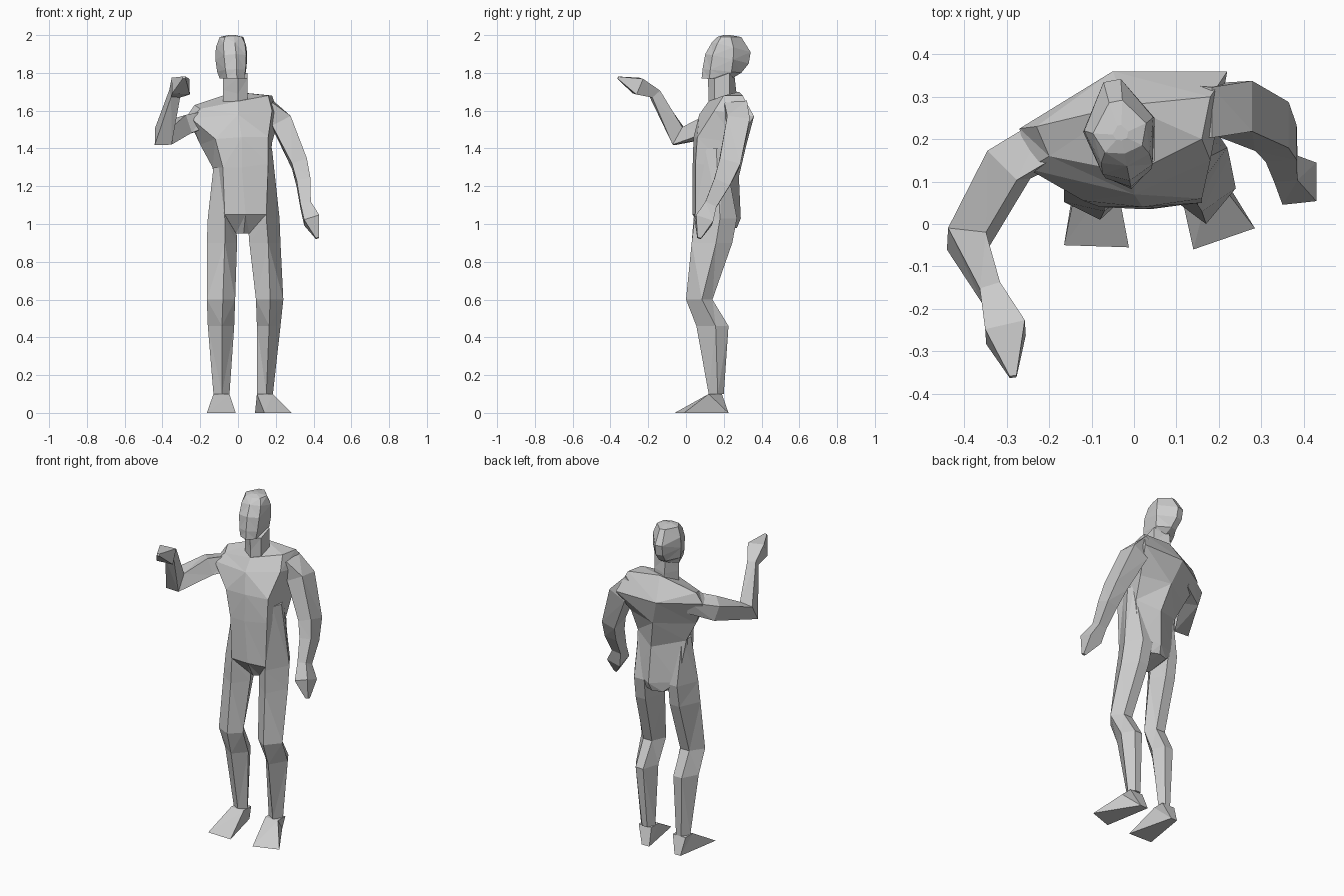
import bpy
import bmesh
from mathutils import Vector

default_cube = bpy.data.objects.get("Cube")
if default_cube:
    bpy.data.objects.remove(default_cube, do_unlink=True)

# One plain clay colour for the whole figure
clay = bpy.data.materials.new("plain_grey")
clay.use_nodes = True
grey = (0.6, 0.6, 0.6, 1)
clay.diffuse_color = grey
clay.node_tree.nodes["Principled BSDF"].inputs["Base Color"].default_value = grey


def loft(name, rings):
    """Skin a row of equal rings with flat faces and close both ends."""
    mesh = bpy.data.meshes.new(name)
    bm = bmesh.new()
    loops = [[bm.verts.new(point) for point in ring] for ring in rings]
    for lower, upper in zip(loops, loops[1:]):
        count = len(lower)
        for i in range(count):
            j = (i + 1) % count
            bm.faces.new((lower[i], lower[j], upper[j], upper[i]))
    bm.faces.new(loops[0])
    bm.faces.new(loops[-1])
    bmesh.ops.triangulate(bm, faces=bm.faces[:])
    bmesh.ops.recalc_face_normals(bm, faces=bm.faces[:])
    bm.to_mesh(mesh)
    bm.free()
    mesh.materials.append(clay)
    part = bpy.data.objects.new(name, mesh)
    bpy.context.scene.collection.objects.link(part)
    return part


def limb(name, stations, reference):
    """Four-sided tube; each station is a centre and two half widths."""
    centres = [Vector(station[0]) for station in stations]
    rings = []
    for i, (_, wide, deep) in enumerate(stations):
        before = centres[max(i - 1, 0)]
        after = centres[min(i + 1, len(centres) - 1)]
        tangent = (after - before).normalized()
        across = tangent.cross(Vector(reference)).normalized()
        normal = across.cross(tangent)
        rings.append([centres[i] + across * wide * a + normal * deep * b
                      for a, b in ((1, 1), (-1, 1), (-1, -1), (1, -1))])
    return loft(name, rings)


def leg(name, outer_depth, inner_depth, stations):
    """Five-sided leg with a ridge along the shin and a flat back."""
    rings = []
    for z, inner, outer, ridge, front, back in stations:
        thick = back - front
        rings.append([(ridge, front, z), (outer, front + thick * outer_depth, z),
                      (outer * 0.65 + inner * 0.35, back, z),
                      (outer * 0.25 + inner * 0.75, back, z),
                      (inner, front + thick * inner_depth, z)])
    return loft(name, rings)


def foot(name, ankle, heel, toes):
    """Wedge foot from the ankle and heel down to a wide toe edge."""
    (left, right), (toe_a, toe_b) = heel, toes
    top = [(ankle[0], 0.12, 0.1), (ankle[1], 0.12, 0.1),
           (ankle[1], 0.19, 0.1), (ankle[0], 0.19, 0.1)]
    sole = [toe_a, toe_b, (right, 0.225, 0), (left, 0.225, 0)]
    return loft(name, [top, sole])


# Torso: right front, middle front, left front, left back, middle back, right back
loft("torso", [
    [(-.01, .12, .95), (.03, .1, .95), (.06, .12, .95),
     (.09, .25, .98), (.04, .27, .98), (-.02, .25, .98)],
    [(-.07, .04, 1.05), (.04, .035, 1.05), (.15, .05, 1.05),
     (.17, .24, 1.05), (.05, .29, 1.03), (-.1, .22, 1.05)],
    [(-.08, .04, 1.3), (.02, .035, 1.3), (.16, .05, 1.32),
     (.17, .22, 1.3), (.04, .28, 1.25), (-.135, .19, 1.3)],
    [(-.12, .055, 1.45), (.02, .04, 1.46), (.16, .06, 1.46),
     (.18, .27, 1.43), (0, .32, 1.42), (-.2, .19, 1.42)],
    [(-.25, .13, 1.56), (0, .07, 1.58), (.18, .15, 1.6),
     (.22, .36, 1.57), (-.05, .36, 1.57), (-.27, .225, 1.57)],
    [(-.2, .16, 1.61), (0, .12, 1.65), (.16, .2, 1.68),
     (.18, .3, 1.68), (-.02, .28, 1.7), (-.23, .23, 1.63)],
])

# Neck, its top tilted down towards the chin
loft("neck", [
    [(-.08, .18, z), (0, front, z - drop), (.05, .15, z - drop),
     (.05, .23, z), (-.04, back, z)]
    for z, front, back, drop in ((1.63, .12, .28, 0), (1.71, .12, .265, .02),
                                 (1.8, .115, .255, .03))
])

# Head, turned slightly to its left; each level tilts from face to nape
ahead = Vector((0.19, -0.98, 0))
side = Vector((0.98, 0.19, 0))
head_centre = Vector((-0.031, 0.21, 0))
head_rings = []
for reach, nape, half, face_z, nape_z in (
        (.13, .03, .066, 1.77, 1.77), (.125, .08, .078, 1.82, 1.8),
        (.11, .12, .086, 1.9, 1.85), (.075, .13, .083, 1.96, 1.91),
        (.045, .08, .064, 1.99, 1.99)):
    ring = []
    for along, across in ((1, 0), (.75, .7), (-.2, 1), (-1, .3),
                          (-1, -.2), (-.2, -1), (.75, -.7)):
        length = along * (reach if along > 0 else nape)
        blend = (length + nape) / (reach + nape)
        height = Vector((0, 0, nape_z + (face_z - nape_z) * blend))
        ring.append(head_centre + ahead * length + side * half * across + height)
    head_rings.append(ring)
crown = head_centre + Vector((0, 0, 2))
head_rings.append([crown + (point - crown) * Vector((.4, .6, 0)).length * 0.4
                   for point in head_rings[-1]])
for point in head_rings[-1]:
    point.z = 2
loft("head", head_rings)

# Raised right arm with its hand
limb("right_arm", [
    ((-.17, .21, 1.55), .05, .04), ((-.295, .14, 1.52), .05, .05),
    ((-.395, -.04, 1.465), .045, .053), ((-.335, -.165, 1.69), .025, .028),
    ((-.303, -.255, 1.73), .048, .045), ((-.285, -.36, 1.775), .008, .006),
], (0, 0.3, 1))

# Hanging left arm with its hand
limb("left_arm", [
    ((.16, .265, 1.63), .06, .03), ((.23, .275, 1.54), .06, .055),
    ((.325, .23, 1.32), .056, .042), ((.347, .19, 1.22), .045, .037),
    ((.358, .13, 1.1), .032, .028),
    ((.39, .095, 1.02), .048, .042), ((.42, .07, .925), .01, .008),
], (1, 0, 0))

# Legs: height, inner, outer, ridge, front, back
leg("right_leg", 0.35, 0.5, [
    (1.3, -.08, -.13, -.1, .1, .2), (1.03, -.01, -.16, -.07, .04, .24),
    (.9, -.005, -.165, -.07, .03, .22), (.6, -.015, -.165, -.08, .01, .13),
    (.46, -.02, -.16, -.085, .055, .2), (.1, -.045, -.13, -.085, .12, .19),
])
leg("left_leg", 0.6, 0.4, [
    (1.4, .14, .18, .16, .1, .2), (1.03, .05, .22, .15, .045, .27),
    (.9, .06, .225, .16, .03, .245), (.6, .095, .24, .17, 0, .14),
    (.46, .1, .225, .165, .055, .225), (.1, .1, .185, .15, .12, .2),
])

# Feet
foot("right_foot", (-.13, -.045), (-.12, -.08), ((-.165, -.05, 0), (-.012, -.055, 0)))
foot("left_foot", (.1, .185), (.09, .14), ((.14, -.06, 0), (.285, -.01, 0)))
